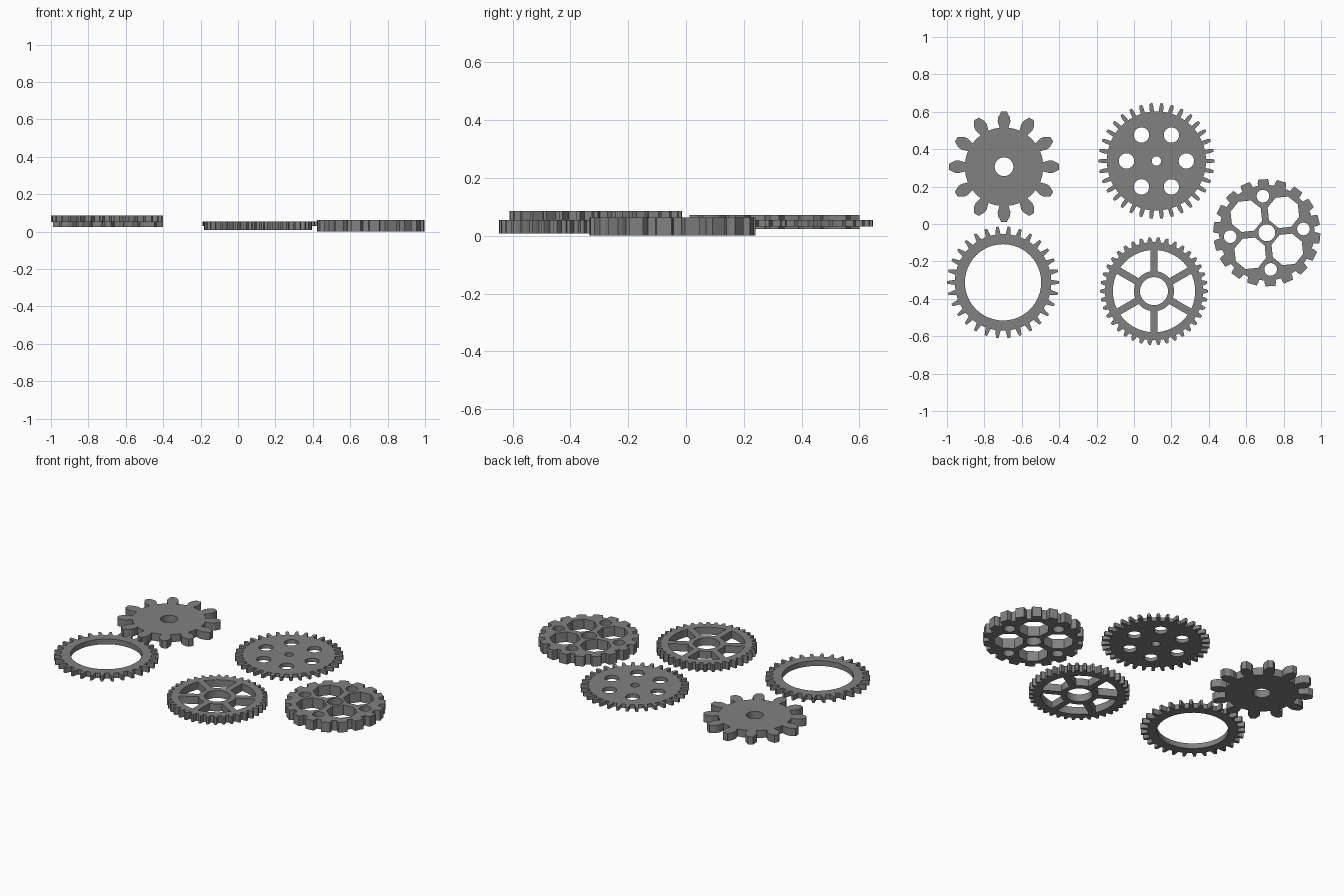
import bpy
from math import sin, cos, asin, pi, radians, tau

if "Cube" in bpy.data.objects:
    bpy.data.objects.remove(bpy.data.objects["Cube"])


def polar(r, a):
    return (r * cos(a), r * sin(a))


def circle(r, dist=0.0, angle=0.0, n=32, turn=0.0):
    cx, cy = polar(dist, angle)
    return [(cx + r * cos(turn + tau * i / n), cy + r * sin(turn + tau * i / n))
            for i in range(n)]


def outline(count, tooth, phase=0.0):
    """Toothed outline; tooth is a list of (radius, half width) from root to tip."""
    pts = []
    root = tooth[0][0]
    for i in range(count):
        a = phase + tau * i / count
        side = [(r, asin(w / r)) for r, w in tooth]
        pts += [polar(r, a - d) for r, d in side]
        pts += [polar(r, a + d) for r, d in reversed(side)]
        # point on the root circle between teeth
        pts.append(polar(root, a + pi / count))
    return pts


def sector(r0, r1, a0, a1, hw, n=10):
    """Opening between two straight spokes of half width hw."""
    pts = []
    for r, order in ((r1, range(n + 1)), (r0, range(n, -1, -1))):
        d = asin(hw / r)
        s, e = a0 + d, a1 - d
        pts += [polar(r, s + (e - s) * k / n) for k in order]
    return pts


def gear(name, center, z0, z1, loops):
    """Flat plate: first loop is the outline, the others are holes."""
    cu = bpy.data.curves.new(name + "_profile", 'CURVE')
    cu.dimensions = '2D'
    cu.fill_mode = 'BOTH'
    cu.extrude = (z1 - z0) / 2
    for pts in loops:
        sp = cu.splines.new('POLY')
        sp.points.add(len(pts) - 1)
        for p, (x, y) in zip(sp.points, pts):
            p.co = (x, y, 0, 1)
        sp.use_cyclic_u = True
        sp.use_smooth = False
    tmp = bpy.data.objects.new(name + "_tmp", cu)
    bpy.context.collection.objects.link(tmp)
    dg = bpy.context.evaluated_depsgraph_get()
    me = bpy.data.meshes.new_from_object(tmp.evaluated_get(dg))
    bpy.data.objects.remove(tmp)
    bpy.data.curves.remove(cu)
    me.name = name
    me.materials.clear()
    me.materials.append(dark)
    for p in me.polygons:
        p.use_smooth = False
    ob = bpy.data.objects.new(name, me)
    ob.location = (center[0], center[1], (z0 + z1) / 2)
    bpy.context.collection.objects.link(ob)


# Dark grey metal
dark = bpy.data.materials.new("dark_grey")
dark.diffuse_color = (0.22, 0.22, 0.22, 1)
dark.use_nodes = True
dark.node_tree.nodes["Principled BSDF"].inputs["Base Color"].default_value = dark.diffuse_color

# Coarse gear with twelve bulging teeth
gear("coarse_gear", (-0.695, 0.306), 0.024, 0.072, [
    outline(12, [(0.21, 0.024), (0.245, 0.034), (0.265, 0.032), (0.295, 0.015)]),
    circle(0.05)])

# Thin disc gear with a ring of six holes
gear("disc_gear", (0.12, 0.337), 0.031, 0.055, [
    outline(34, [(0.265, 0.011), (0.29, 0.011), (0.31, 0.007)]),
    circle(0.025)] + [circle(0.041, 0.16, i * pi / 3) for i in range(6)])

# Thick gear with four large and four small openings
t = radians(6)
gear("pierced_gear", (0.71, -0.047), 0.0, 0.063, [
    outline(18, [(0.255, 0.030), (0.27, 0.030), (0.287, 0.026)], radians(94)),
    circle(0.045)]
    + [circle(0.088, 0.141, t + pi / 4 + i * pi / 2, 8, t + pi / 8) for i in range(4)]
    + [circle(0.034, 0.197, t + i * pi / 2, 24) for i in range(4)])

# Spoked gear: rim, six spokes and hub
gear("spoked_gear", (0.107, -0.359), 0.008, 0.055, [
    outline(38, [(0.262, 0.014), (0.275, 0.011), (0.288, 0.006)]),
    circle(0.075)]
    + [sector(0.107, 0.22, pi / 6 + i * pi / 3, pi / 2 + i * pi / 3, 0.019)
       for i in range(6)])

# Open ring gear
gear("ring_gear", (-0.70, -0.312), 0.052, 0.085, [
    outline(30, [(0.258, 0.014), (0.275, 0.011), (0.299, 0.007)]),
    circle(0.204, n=48)])
